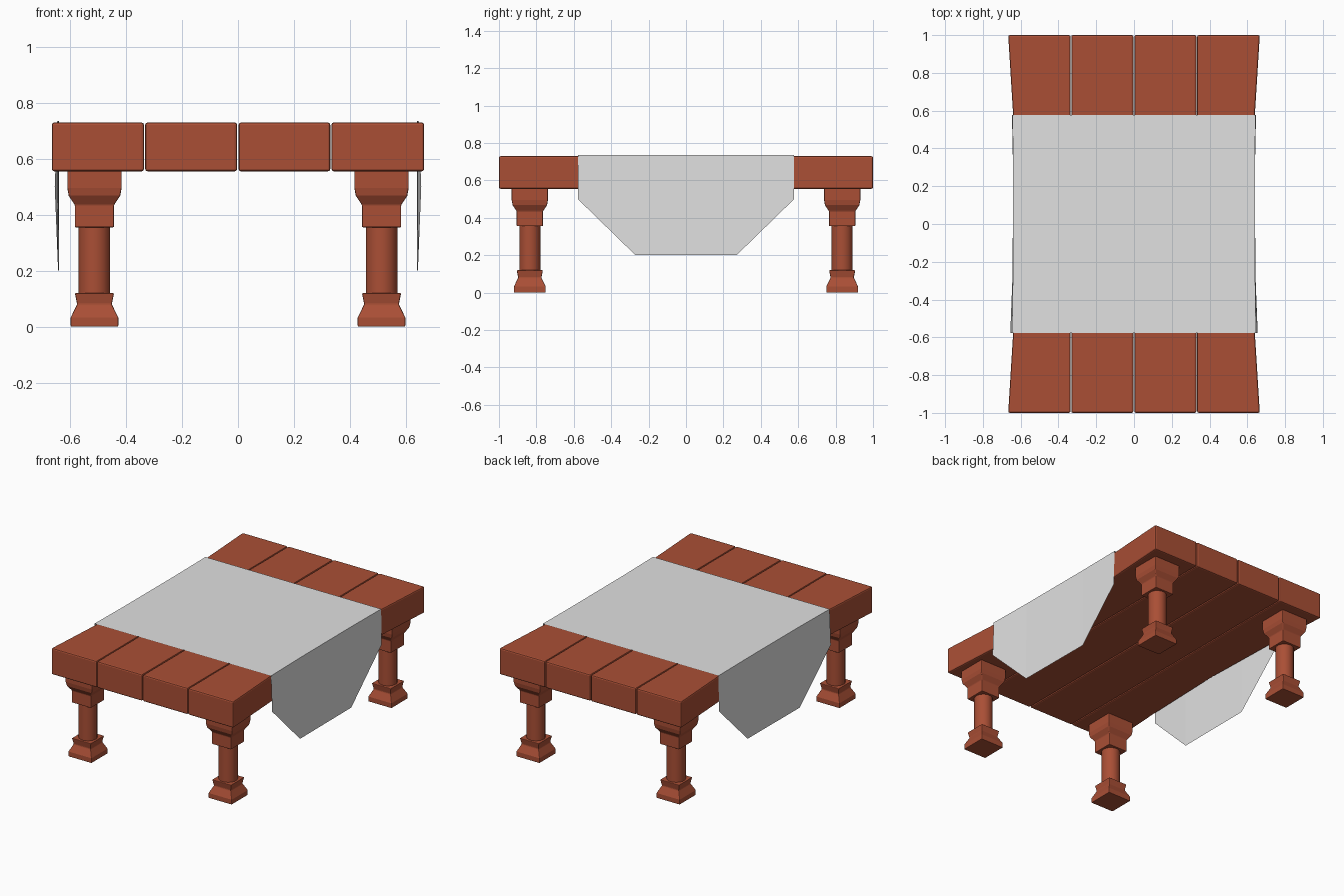
import bpy, bmesh, math

if "Cube" in bpy.data.objects:
    bpy.data.objects.remove(bpy.data.objects["Cube"])

def material(name, rgb):
    m = bpy.data.materials.new(name)
    m.diffuse_color = (*rgb, 1)
    m.use_nodes = True
    m.node_tree.nodes["Principled BSDF"].inputs["Base Color"].default_value = m.diffuse_color
    return m

wood = material("red brown wood", (0.40, 0.078, 0.036))
linen = material("pale grey cloth", (0.75, 0.75, 0.75))

def make(name, verts, faces, mat, bevel=0.0, smooth=False, solid=True):
    me = bpy.data.meshes.new(name)
    me.from_pydata(verts, [], faces)
    if solid:
        bm = bmesh.new()
        bm.from_mesh(me)
        bmesh.ops.recalc_face_normals(bm, faces=bm.faces)
        bm.to_mesh(me)
        bm.free()
    me.materials.append(mat)
    ob = bpy.data.objects.new(name, me)
    bpy.context.collection.objects.link(ob)
    if smooth:
        for p in me.polygons:
            p.use_smooth = len(p.vertices) == 4
    if bevel:
        b = ob.modifiers.new("edge bevel", 'BEVEL')
        b.width, b.segments, b.limit_method = bevel, 2, 'ANGLE'
        b.angle_limit = math.radians(30)
    return ob

def loft(name, rings, mat, **kw):
    """Skin a list of equal rings and cap both ends."""
    n = len(rings[0])
    verts = [v for r in rings for v in r]
    faces = [(i*n + j, i*n + (j+1) % n, (i+1)*n + (j+1) % n, (i+1)*n + j)
             for i in range(len(rings) - 1) for j in range(n)]
    faces += [tuple(range(n)), tuple(range(len(verts) - n, len(verts)))]
    return make(name, verts, faces, mat, **kw)

# Table top: four planks, the outer edges waisted towards the middle
waist = [(-1, .666), (-.58, .640), (0, .622), (.58, .640), (1, .666)]
for k, (a, b) in enumerate([(-1, -.336), (-.332, -.003), (.002, .330), (.334, 1)]):
    rings = []
    for y, w in waist:
        x0 = -w if a == -1 else a
        x1 = w if b == 1 else b
        rings.append([(x0, y, .555), (x1, y, .555), (x1, y, .73), (x0, y, .73)])
    loft(f"plank_{k+1}", rings, wood, bevel=.009)

# Legs: square foot, round shaft, square capital
foot = [(.085, 0), (.085, .033), (.062, .08), (.070, .12)]
shaft = [(.0575, .11), (.0575, .365)]
capital = [(.070, .355), (.070, .435), (.092, .468), (.097, .495), (.097, .558)]

def column(name, profile, cx, cy, sides, **kw):
    k = math.sqrt(2) if sides == 4 else 1
    rings = [[(cx + r*k*math.cos(2*math.pi*(i + .5)/sides),
               cy + r*k*math.sin(2*math.pi*(i + .5)/sides), z)
              for i in range(sides)] for r, z in profile]
    return loft(name, rings, wood, **kw)

for sx, xn in ((-1, "left"), (1, "right")):
    for sy, yn in ((-1, "front"), (1, "back")):
        c = (sx*.513, sy*.835)
        column(f"{yn}_{xn}_foot", foot, *c, 4, bevel=.004)
        column(f"{yn}_{xn}_shaft", shaft, *c, 16, smooth=True)
        column(f"{yn}_{xn}_capital", capital, *c, 4, bevel=.004)

# Cloth runner: thin sheet over the top with a tapered flap each side
# each row: y, half width at the top edge, half width at the hem, hem height
rows = [(-.578, .646, .655, .50), (-.27, .641, .643, .20),
        (.27, .640, .640, .20), (.578, .643, .646, .50)]
verts, faces = [], []
for y, wt, wh, h in rows:
    verts += [(-wh, y, h), (-wt, y, .735), (wt, y, .735), (wh, y, h)]
for i in range(len(rows) - 1):
    for j in range(3):
        q = i*4 + j
        faces.append((q, q + 1, q + 5, q + 4)[::-1])
make("cloth_runner", verts, faces, linen, solid=False)
